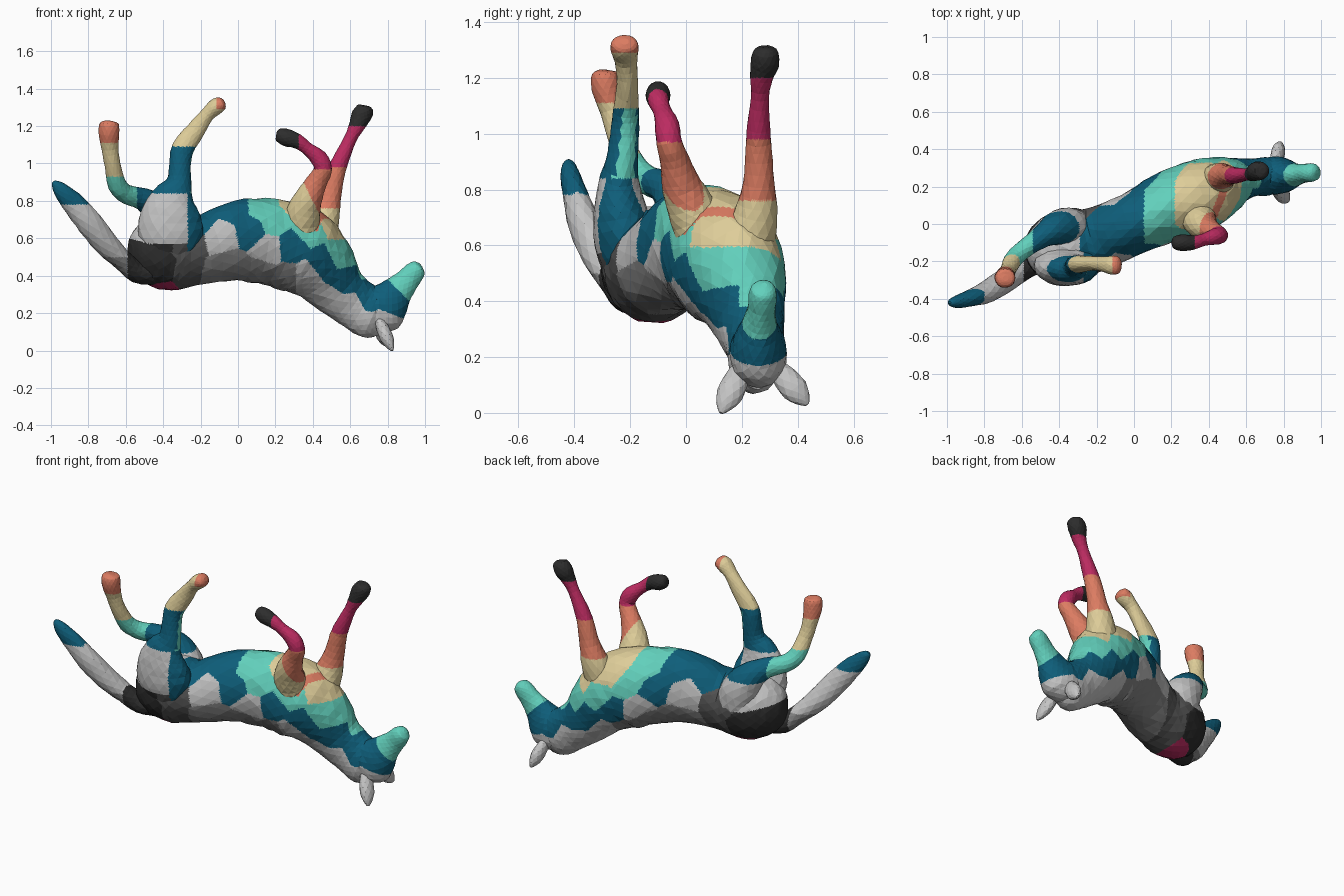
import bpy, bmesh, math, random
from mathutils import Vector

random.seed(4)

# ---------- palette ----------
NAMES = ["light_grey", "mid_grey", "dark_grey", "black", "dark_teal",
         "turquoise", "sand", "coral", "magenta"]
SRGB = [(196, 196, 196), (134, 134, 134), (84, 84, 84), (45, 45, 45), (14, 94, 122),
        (98, 208, 188), (222, 205, 153), (220, 124, 98), (190, 44, 98)]
LG, MG, DG, BK, TE, TU, SA, CO, MA = range(9)
MATS = []
for n, c in zip(NAMES, SRGB):
    m = bpy.data.materials.new(n)
    m.diffuse_color = [((v / 255 + 0.055) / 1.055) ** 2.4 for v in c] + [1]
    MATS.append(m)


def spline(pts, steps):
    """Catmull-Rom through rows of (x, y, z, half width, half depth)."""
    P = [pts[0]] + list(pts) + [pts[-1]]
    out = []
    for i in range(1, len(P) - 2):
        a, b, c, d = P[i - 1:i + 3]
        for k in range(steps):
            t = k / steps
            out.append([0.5 * (2 * q + (r - p) * t + (2 * p - 5 * q + 4 * r - s) * t * t
                               + (3 * q - p - 3 * r + s) * t ** 3)
                        for p, q, r, s in zip(a, b, c, d)])
    return out + [list(pts[-1])]


def loft(name, pts, colour, sides=14, steps=3, ref=(0, 1, 0), cuts=3):
    """Faceted elliptical tube along a path, coloured by a rule on face centre and normal."""
    rows = spline(pts, steps)
    bm = bmesh.new()
    rings = []
    ref = Vector(ref)
    for i, r in enumerate(rows):
        T = (Vector(rows[min(i + 1, len(rows) - 1)][:3]) - Vector(rows[max(i - 1, 0)][:3])).normalized()
        S = (ref - T * T.dot(ref)).normalized()
        U = T.cross(S)
        a, b = max(r[3], 0.004), max(r[4], 0.004)
        rings.append([])
        for k in range(sides):
            w = 2 * math.pi * (k + i % 2 / 2) / sides
            s = random.uniform(.985, 1.025)
            rings[-1].append(bm.verts.new(Vector(r[:3]) + S * a * s * math.cos(w) + U * b * s * math.sin(w)))
    for i, (p, q) in enumerate(zip(rings, rings[1:])):
        for k in range(sides):
            j = (k + 1) % sides
            if i % 2 == 0:
                bm.faces.new((p[k], p[j], q[k]))
                bm.faces.new((p[j], q[j], q[k]))
            else:
                bm.faces.new((p[k], p[j], q[j]))
                bm.faces.new((p[k], q[j], q[k]))
    bm.faces.new(rings[0][::-1])
    bm.faces.new(rings[-1])
    bmesh.ops.recalc_face_normals(bm, faces=bm.faces)
    # finer faces within each flat facet give clean colour borders
    bmesh.ops.subdivide_edges(bm, edges=bm.edges, cuts=cuts, use_grid_fill=True)
    bm.normal_update()
    for f in bm.faces:
        f.material_index = colour(f.calc_center_median(), f.normal)
    me = bpy.data.meshes.new(name)
    bm.to_mesh(me)
    bm.free()
    for m in MATS:
        me.materials.append(m)
    ob = bpy.data.objects.new(name, me)
    bpy.context.collection.objects.link(ob)
    return ob


# ---------- patchwork: nearest patch centre in side view ----------
PATCHES = [(-.50, .48, BK), (-.42, .44, BK), (-.40, .285, MA), (-.26, .41, DG), (-.27, .57, DG),
           (-.45, .66, LG), (-.38, .72, LG), (-.20, .72, TE), (-.04, .45, MG), (-.13, .38, MG),
           (-.08, .61, LG), (-.02, .76, TE), (.06, .64, TE), (.16, .53, LG), (.12, .42, MG),
           (.25, .37, MG), (.13, .77, TU), (.20, .69, TU), (.29, .54, TE), (.38, .62, TU),
           (.31, .78, SA), (.40, .74, SA), (.52, .68, SA), (.37, .37, LG), (.46, .45, TE),
           (.55, .50, TU), (.50, .25, LG), (.60, .23, LG), (.58, .38, TE), (.71, .29, TE),
           (.68, .13, LG), (.77, .14, LG), (.82, .27, TE), (.91, .36, TU), (.95, .43, TU)]


def patchwork(c, n):
    z = c.z
    # coral band between the front legs and turquoise bib
    if z > .64 and -.04 < c.y < .27 and abs(c.x - .41 - .4 * c.y) < .02:
        return CO
    if .38 < z < .57 and .46 < c.x < .68 and .19 < c.y < .31 and n.x > .3:
        return TU
    if .1 < c.x < .58:  # the pattern sits lower on the far side of the chest
        z += .22 * min(1, (c.x - .1) * 5, (.58 - c.x) * 8) * (c.y - .08 - .4 * c.x + .17)
    return min(PATCHES, key=lambda p: (p[0] - c.x) ** 2 + (p[1] - z) ** 2)[2]


# ---------- torso and neck ----------
loft("torso_and_neck", [
    (-.575, -.19, .53, .03, .04), (-.55, -.18, .53, .10, .11), (-.47, -.15, .53, .165, .18),
    (-.35, -.11, .53, .19, .208), (-.2, -.08, .535, .17, .18), (0, .005, .585, .165, .215),
    (.17, .085, .58, .185, .23), (.33, .145, .535, .195, .238), (.445, .195, .44, .165, .198),
    (.54, .23, .325, .122, .152), (.64, .25, .245, .10, .138), (.72, .255, .20, .10, .14),
    (.78, .26, .18, .06, .10)], patchwork, 22, 4, (-.35, .94, 0), 4)

# ---------- head ----------
loft("head", [
    (.68, .26, .13, .03, .04), (.705, .26, .155, .085, .095), (.755, .26, .212, .102, .137),
    (.805, .26, .262, .088, .118), (.85, .263, .315, .064, .087), (.90, .27, .37, .05, .067),
    (.945, .275, .422, .05, .056), (.967, .28, .447, .04, .042), (.978, .28, .457, .01, .012)],
    patchwork, 16, 3)

# ---------- ears: leaf shapes ----------
for side, base, tip in (("near", (.755, .20, .16), (.825, .125, .0)),
                        ("far", (.755, .325, .16), (.785, .435, .03))):
    b, t = Vector(base), Vector(tip)
    leaf = [(*b.lerp(t, s), a, a * .75) for s, a in
            ((0, .035), (.3, .046), (.6, .048), (.85, .03), (1, .008))]
    loft("ear_" + side, leaf, lambda c, n: LG, 10, 2, cuts=1)


# ---------- tail ----------
def tail_colour(c, n):
    if c.z > .78 and c.x < -.8:
        return TE
    return BK if c.x > -.59 else MG if c.z < .5 else LG


loft("tail", [
    (-.46, -.18, .42, .07, .07), (-.54, -.215, .42, .06, .06), (-.61, -.255, .477, .06, .055),
    (-.70, -.31, .565, .064, .066), (-.79, -.365, .677, .058, .07), (-.87, -.395, .775, .045, .062),
    (-.94, -.415, .85, .035, .045), (-.975, -.42, .89, .022, .024), (-.985, -.42, .905, .006, .008)],
    tail_colour, 12, 3)


# ---------- legs: (x, y, z, radius) rows ----------
def leg(name, rows, colour):
    loft(name, [(x, y, z, r * .95, r) for x, y, z, r in rows], colour)


def front_far_colour(c, n):
    return SA if c.z < .76 else CO if c.z < .98 else MA if c.z < 1.2 else BK


def front_near_colour(c, n):
    if c.z > 1.08 and c.x < .325:
        return BK
    if c.z > .97:
        return MA
    return CO if c.z - .72 + 2 * (c.x - .40) > .08 else SA


def hind_near_colour(c, n):
    if c.z > 1.29 and c.x > -.115:
        return CO
    if c.z > 1.09:
        return SA
    if c.z > .84:
        return TU if n.x > .5 and n.y > -.35 else TE
    return TE if c.x > -.27 else LG if c.z > .57 else BK if c.x < -.35 else DG


def hind_far_colour(c, n):
    if c.z > .93:
        return CO if c.z > 1.11 else SA
    return TU if c.x < -.54 else TE if c.z > .74 else LG


leg("front_leg_far", [
    (.43, .22, .60, .10), (.46, .25, .71, .084), (.492, .26, .82, .06), (.52, .26, .94, .05),
    (.55, .26, 1.02, .044), (.60, .265, 1.13, .034), (.635, .27, 1.2, .043),
    (.66, .283, 1.255, .054), (.685, .285, 1.295, .044), (.69, .285, 1.308, .015)],
    front_far_colour)
leg("front_leg_near", [
    (.34, .06, .64, .10), (.345, .025, .72, .094), (.375, -.015, .81, .076), (.42, -.04, .9, .056),
    (.455, -.06, .97, .048), (.43, -.068, 1.03, .046), (.37, -.085, 1.08, .034),
    (.315, -.1, 1.12, .04), (.26, -.1, 1.138, .047), (.215, -.1, 1.155, .034),
    (.205, -.1, 1.158, .01)], front_near_colour)
loft("hind_leg_near", [
    (-.36, -.18, .50, .11, .13), (-.36, -.215, .62, .115, .175), (-.36, -.235, .73, .095, .16),
    (-.345, -.24, .82, .075, .115), (-.315, -.23, .9, .058, .068), (-.31, -.22, .99, .052, .058),
    (-.295, -.215, 1.08, .046, .06), (-.225, -.21, 1.18, .038, .05), (-.165, -.215, 1.26, .04, .038),
    (-.12, -.22, 1.302, .05, .044), (-.085, -.22, 1.323, .045, .035), (-.072, -.22, 1.33, .015, .012)],
    hind_near_colour, 16, 3)
leg("hind_leg_far", [
    (-.34, -.04, .56, .13), (-.37, -.02, .66, .115), (-.43, -.03, .75, .088), (-.51, -.08, .81, .06),
    (-.595, -.14, .835, .052), (-.645, -.19, .885, .05), (-.67, -.24, .99, .043),
    (-.685, -.265, 1.08, .045), (-.69, -.285, 1.16, .055), (-.688, -.29, 1.215, .05),
    (-.687, -.29, 1.228, .015)], hind_far_colour)
